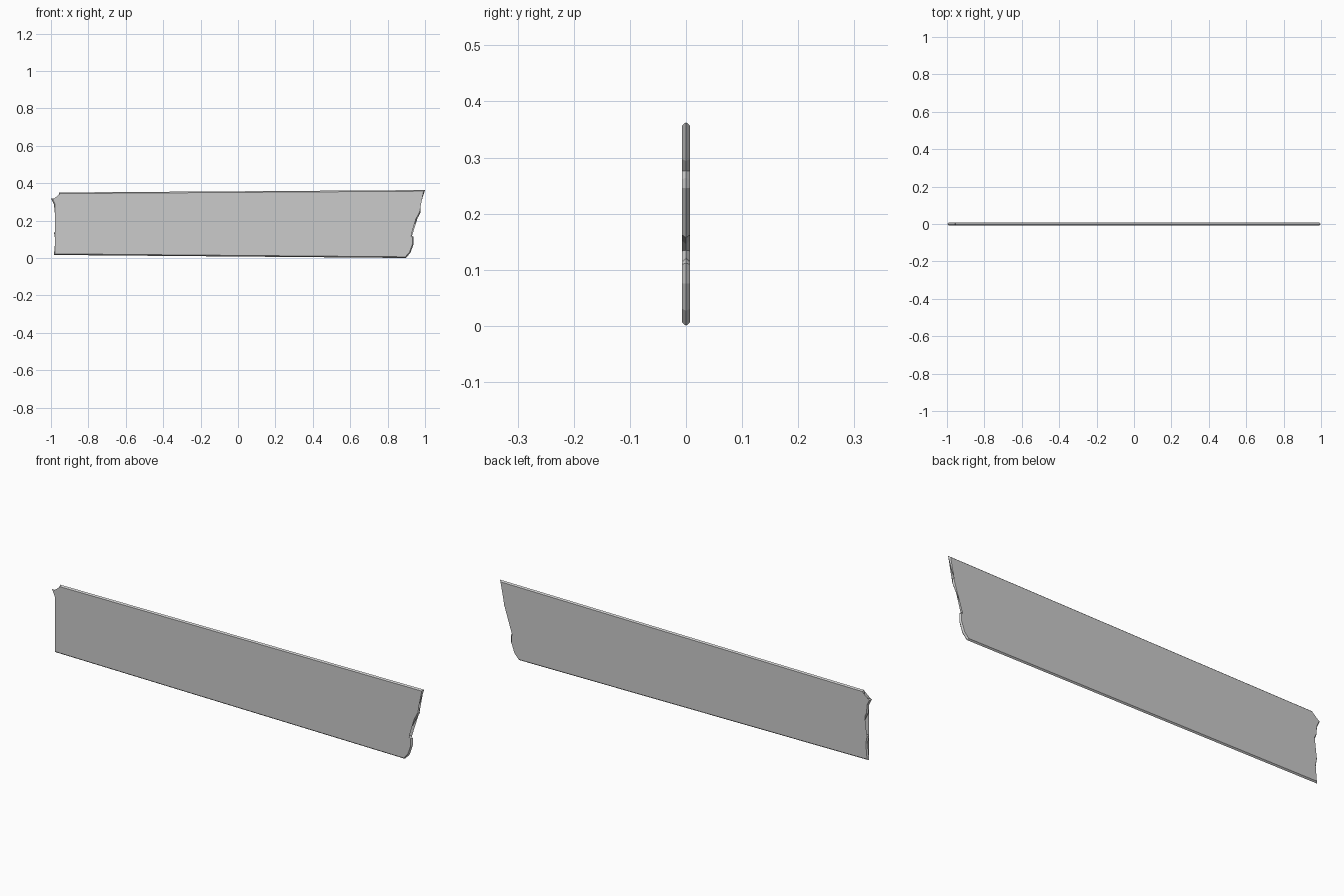
import bpy, bmesh
from mathutils import Vector

if "Cube" in bpy.data.objects:
    bpy.data.objects.remove(bpy.data.objects["Cube"])

HALF = 0.007    # half thickness
BEVEL = 0.006   # how far the faces are set in from the central ridge

# Torn ends, (x, z): left runs top to bottom, right runs bottom to top
left_end = [(-0.957, 0.350), (-0.960, 0.315), (-1.0, 0.318), (-0.984, 0.285),
            (-0.980, 0.243), (-0.952, 0.187), (-0.905, 0.174), (-0.891, 0.164),
            (-0.904, 0.149), (-0.984, 0.137), (-0.977, 0.095), (-0.984, 0.016)]
right_end = [(0.897, 0.0), (0.922, 0.027), (0.939, 0.075), (0.939, 0.112),
             (0.930, 0.120), (0.882, 0.122), (0.858, 0.134), (0.880, 0.146),
             (0.930, 0.157), (0.977, 0.245), (0.975, 0.264), (0.963, 0.276),
             (0.978, 0.294), (1.0, 0.363)]
outline = [Vector(p) for p in left_end + right_end]


def inset(points, d):
    """Mitred inward offset of a counter-clockwise outline."""
    result = []
    n = len(points)
    for i, p in enumerate(points):
        a = (p - points[i - 1]).normalized()
        b = (points[(i + 1) % n] - p).normalized()
        na, nb = Vector((-a.y, a.x)), Vector((-b.y, b.x))
        m = (na + nb).normalized()
        result.append(p + m * d / max(m.dot(na), 0.5))
    return result


# Plank: two flat faces joined by a ridged rim
bm = bmesh.new()
inner = inset(outline, BEVEL)
front = [bm.verts.new((p.x, -HALF, p.y)) for p in inner]
ridge = [bm.verts.new((p.x, 0, p.y)) for p in outline]
back = [bm.verts.new((p.x, HALF, p.y)) for p in inner]
n = len(outline)
for la, lb in ((front, ridge), (ridge, back)):
    for i in range(n):
        j = (i + 1) % n
        bm.faces.new((la[i], lb[i], lb[j], la[j]))
caps = [bm.faces.new(front), bm.faces.new(back[::-1])]
bmesh.ops.triangulate(bm, faces=caps)
bmesh.ops.recalc_face_normals(bm, faces=bm.faces)

mesh = bpy.data.meshes.new("broken_plank")
bm.to_mesh(mesh)
bm.free()
plank = bpy.data.objects.new("broken_plank", mesh)
bpy.context.collection.objects.link(plank)
